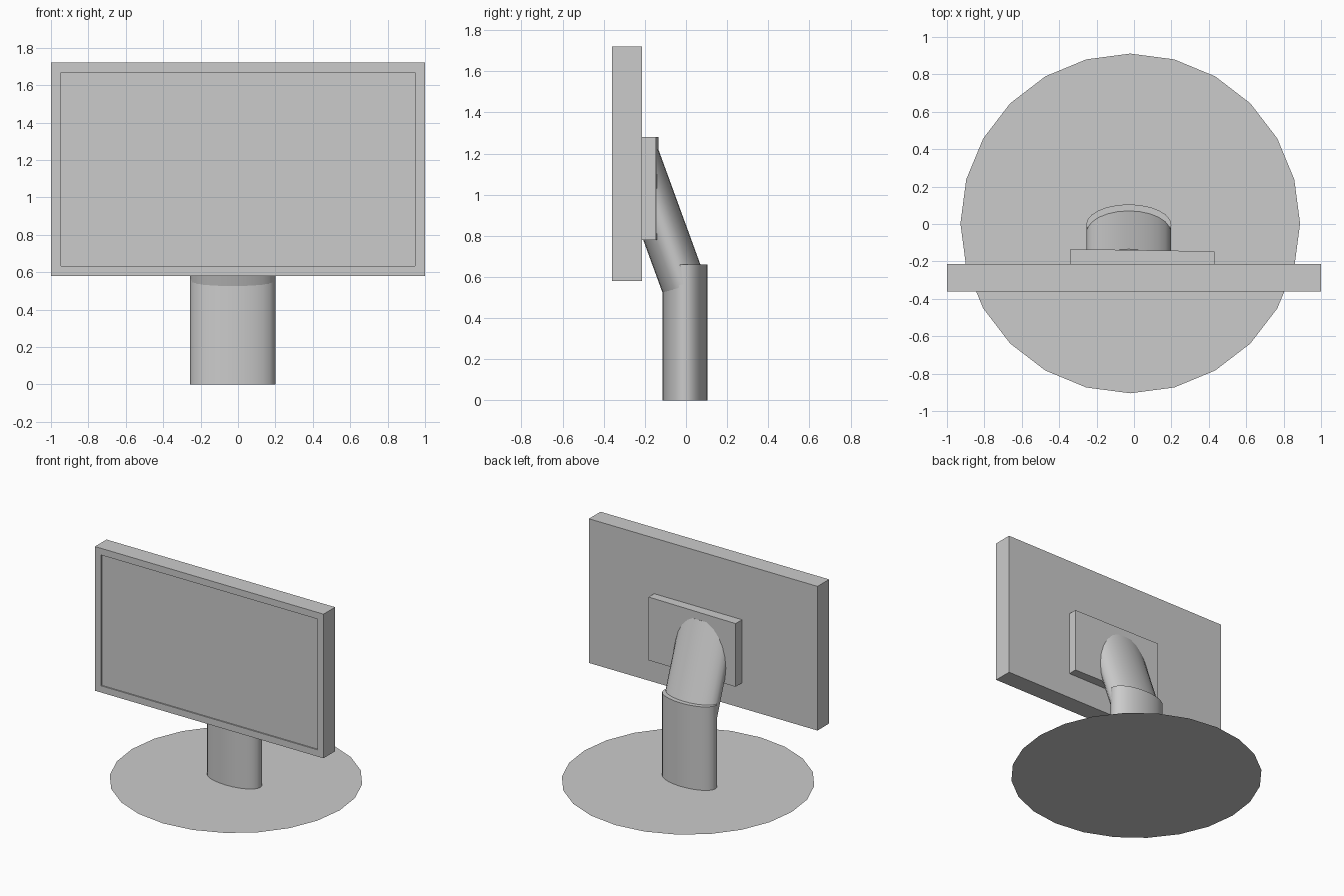
import bpy, bmesh, math
from mathutils import Matrix, Vector

if "Cube" in bpy.data.objects:
    bpy.data.objects.remove(bpy.data.objects["Cube"])


def make_object(name, bm, smooth=False):
    mesh = bpy.data.meshes.new(name)
    bmesh.ops.recalc_face_normals(bm, faces=bm.faces)
    bm.to_mesh(mesh)
    bm.free()
    obj = bpy.data.objects.new(name, mesh)
    bpy.context.collection.objects.link(obj)
    if smooth:
        bpy.ops.object.select_all(action='DESELECT')
        obj.select_set(True)
        bpy.context.view_layer.objects.active = obj
        bpy.ops.object.shade_smooth_by_angle(angle=math.radians(35))
    return obj


def box(lo, hi):
    bm = bmesh.new()
    lo, hi = Vector(lo), Vector(hi)
    bmesh.ops.create_cube(bm, size=1, matrix=Matrix.Translation((lo + hi) / 2)
                          @ Matrix.Diagonal((*(hi - lo), 1)))
    return bm


def oval_tube(name, start, end, rx, ry):
    """Capped elliptical tube between two points."""
    start, end = Vector(start), Vector(end)
    axis = end - start
    tilt = math.atan2(-axis.y, axis.z)
    bm = bmesh.new()
    bmesh.ops.create_cone(bm, cap_ends=True, segments=24, radius1=1, radius2=1, depth=1,
                          matrix=Matrix.Translation((start + end) / 2)
                          @ Matrix.Rotation(tilt, 4, 'X')
                          @ Matrix.Diagonal((rx, ry, axis.length, 1)))
    return make_object(name, bm, smooth=True)


# Flat round foot
bm = bmesh.new()
bmesh.ops.create_circle(bm, cap_ends=True, segments=24, radius=0.908,
                        matrix=Matrix.Translation((-0.02, 0.003, 0)))
make_object("base_disc", bm)

# Oval post and the leaning arm that grows out of it
oval_tube("stand_post", (-0.028, -0.005, 0), (-0.028, -0.005, 0.66), 0.228, 0.11)
oval_tube("stand_arm", (-0.028, -0.005, 0.545), (-0.028, -0.238, 1.184), 0.226, 0.11)

# Mounting plate, turned very slightly
bm = box((-0.34, -0.225, 0.78), (0.43, -0.14, 1.28))
bmesh.ops.rotate(bm, verts=bm.verts, cent=(0.045, -0.18, 1.03),
                 matrix=Matrix.Rotation(math.radians(-0.9), 3, 'Z'))
make_object("mount_plate", bm)

# Screen housing with a shallow recessed display
bm = box((-1, -0.36, 0.58), (1, -0.215, 1.72))
bm.normal_update()
front = min(bm.faces, key=lambda f: f.calc_center_median().y)
bmesh.ops.inset_region(bm, faces=[front], thickness=0.075)
ext = bmesh.ops.extrude_discrete_faces(bm, faces=[front])
bmesh.ops.translate(bm, verts=ext["faces"][0].verts, vec=(0, 0.01, 0))
make_object("screen", bm)
